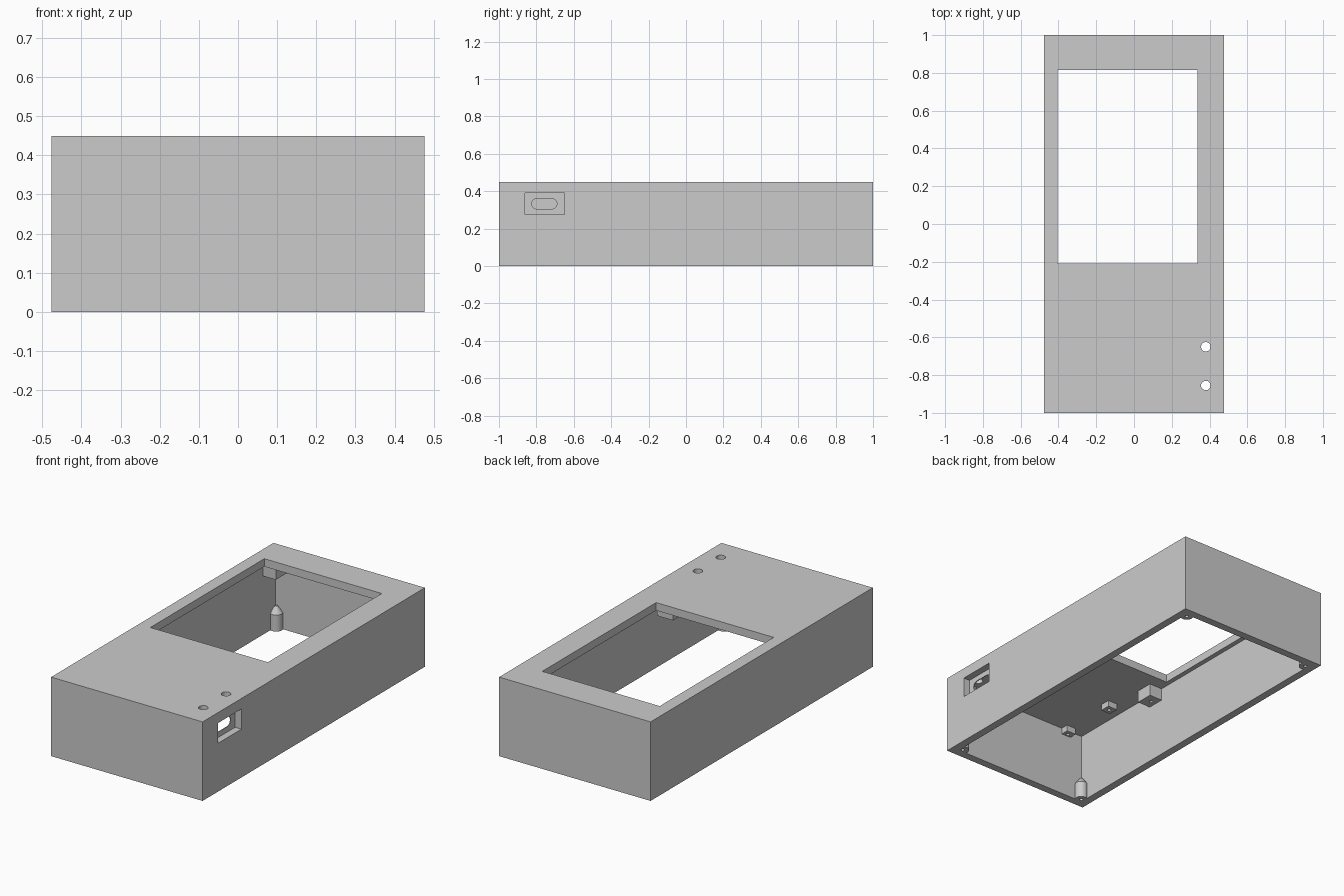
import bpy
import bmesh
from mathutils import Matrix, Vector

if "Cube" in bpy.data.objects:
    bpy.data.objects.remove(bpy.data.objects["Cube"], do_unlink=True)

W, L, H = 0.954, 2.0, 0.45      # outer size
WALL, CEILING = 0.045, 0.405    # wall thickness, underside of the top

grey = bpy.data.materials.new("matte_grey")
grey.use_nodes = True
COLOUR = (0.6, 0.6, 0.6, 1)
grey.diffuse_color = COLOUR
grey.node_tree.nodes["Principled BSDF"].inputs["Base Color"].default_value = COLOUR


def make_object(name, bm):
    bmesh.ops.recalc_face_normals(bm, faces=bm.faces)
    mesh = bpy.data.meshes.new(name)
    bm.to_mesh(mesh)
    bm.free()
    mesh.materials.append(grey)
    obj = bpy.data.objects.new(name, mesh)
    bpy.context.collection.objects.link(obj)
    return obj


def box(name, low, high):
    low, high = Vector(low), Vector(high)
    bm = bmesh.new()
    bmesh.ops.create_cube(bm, size=1)
    for v in bm.verts:
        v.co = (low + high) / 2 + v.co * (high - low)
    return make_object(name, bm)


def cylinder(name, x, y, z0, z1, radius, sides=32):
    bm = bmesh.new()
    bmesh.ops.create_cone(bm, cap_ends=True, segments=sides, radius1=radius,
                          radius2=radius, depth=z1 - z0,
                          matrix=Matrix.Translation((x, y, (z0 + z1) / 2)))
    return make_object(name, bm)


def cut(obj, cutter):
    mod = obj.modifiers.new("cut", 'BOOLEAN')
    mod.operation, mod.solver, mod.object = 'DIFFERENCE', 'EXACT', cutter
    bpy.context.view_layer.objects.active = obj
    bpy.ops.object.modifier_apply(modifier=mod.name)
    bpy.data.objects.remove(cutter, do_unlink=True)


def smooth(obj):
    bpy.ops.object.select_all(action='DESELECT')
    obj.select_set(True)
    bpy.context.view_layer.objects.active = obj
    bpy.ops.object.shade_smooth_by_angle(angle=0.5)


# Case: open-bottomed box with a screen window
case = box("case", (-W / 2, -L / 2, 0), (W / 2, L / 2, H))
cut(case, box("cavity", (-W / 2 + WALL, -L / 2 + WALL, -0.1),
              (W / 2 - WALL, L / 2 - WALL, CEILING)))
cut(case, box("window", (-0.405, -0.21, 0.38), (0.335, 0.815, 0.5)))

# Button holes
for y in (-0.65, -0.855):
    cut(case, cylinder("button_hole", 0.38, y, 0.38, 0.5, 0.025))

# Plug recess and rounded slot in the left wall
cut(case, box("plug_recess", (0.437, -0.86, 0.275), (0.52, -0.65, 0.39)))
slot = box("plug_slot", (0.4, -0.825, 0.305), (0.46, -0.69, 0.36))
bm = bmesh.new()
bm.from_mesh(slot.data)
ends = [e for e in bm.edges if abs(e.verts[0].co.x - e.verts[1].co.x) > 0.01]
bmesh.ops.bevel(bm, geom=ends, offset=0.027, segments=8, profile=0.5, affect='EDGES')
bm.to_mesh(slot.data)
bm.free()
cut(case, slot)
smooth(case)

# Screw bosses with conical tops in the four corners
for sx in (-1, 1):
    for sy in (-1, 1):
        x, y = sx * (W / 2 - 0.06), sy * (L / 2 - 0.06)
        boss = cylinder("screw_boss", x, y, 0, 0.094, 0.035)
        bm = bmesh.new()
        bm.from_mesh(boss.data)
        top = max(bm.faces, key=lambda f: f.calc_center_median().z)
        ring = bmesh.ops.inset_region(bm, faces=[top], thickness=0.028)
        for v in top.verts:
            v.co.z += 0.038
        bm.to_mesh(boss.data)
        bm.free()
        cut(boss, cylinder("screw_hole", x, y, -0.05, 0.08, 0.01, 16))
        smooth(boss)


# Square mounting posts hanging from the top, each with a pilot hole
def posts(name, xs, ys, half, bottom):
    for x in xs:
        for y in ys:
            post = box(name, (x - half, y - half, bottom),
                       (x + half, y + half, CEILING + 0.01))
            cut(post, cylinder("pilot_hole", x, y, bottom - 0.05, CEILING, 0.01, 16))
            smooth(post)


posts("screen_post", (-0.40, 0.33), (-0.333, 0.89), 0.05, 0.335)
posts("board_post", (-0.323, 0.38), (-0.594, -0.94), 0.03, 0.37)
